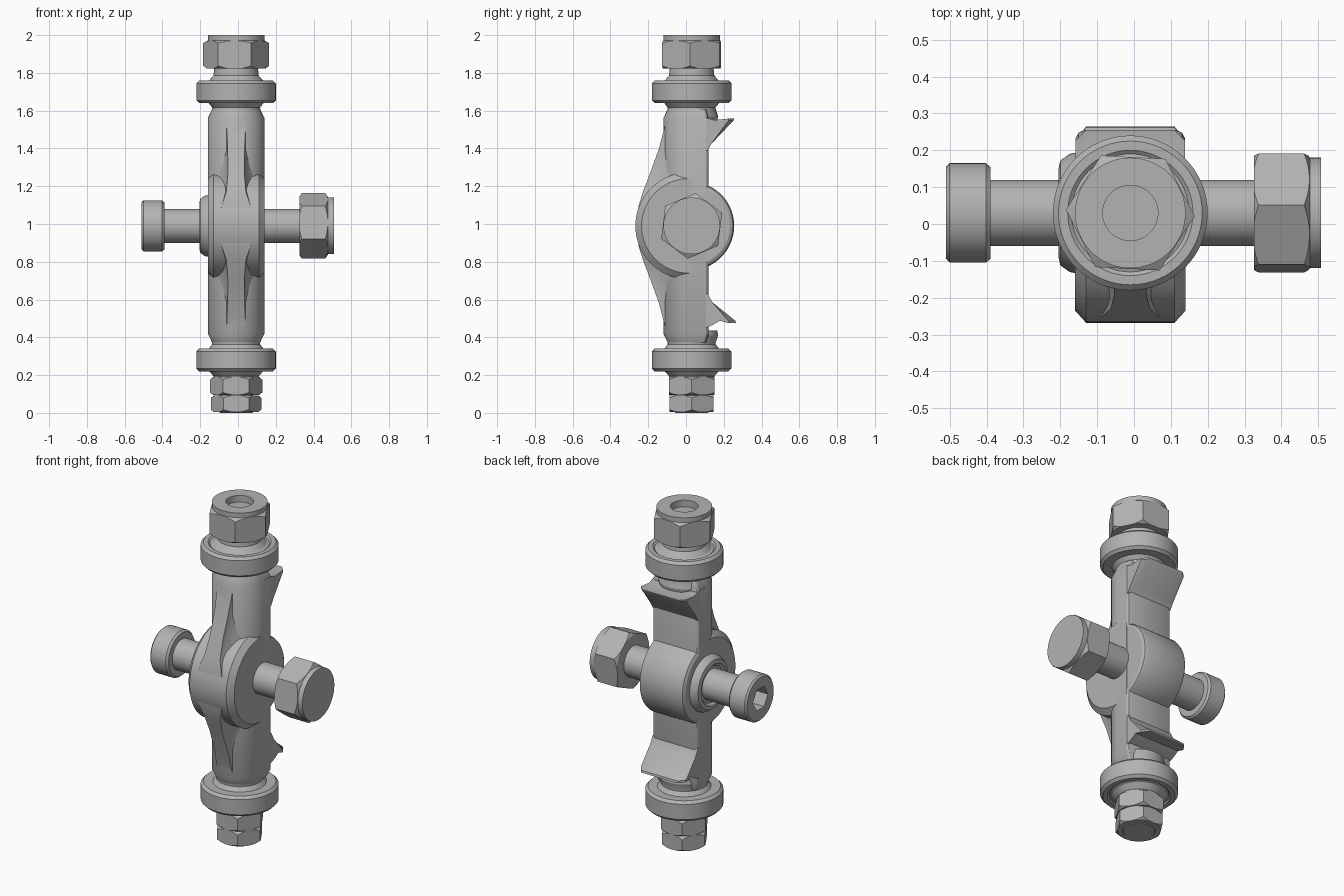
import bpy, bmesh
from math import sin, cos, pi, radians

cube = bpy.data.objects.get("Cube")
if cube:
    bpy.data.objects.remove(cube, do_unlink=True)

steel = bpy.data.materials.new("steel_grey")
steel.use_nodes = True
GREY = (0.45, 0.45, 0.45, 1)
steel.diffuse_color = GREY
steel.node_tree.nodes["Principled BSDF"].inputs["Base Color"].default_value = GREY

CX, CY, CZ = -0.01, 0.03, 0.99   # shared axis positions


def loft(name, rings, caps=True):
    """Skin a series of equal closed rings."""
    bm = bmesh.new()
    vs = [[bm.verts.new(p) for p in ring] for ring in rings]
    n = len(rings[0])
    for a, b in zip(vs, vs[1:]):
        for i in range(n):
            j = (i + 1) % n
            bm.faces.new((a[i], a[j], b[j], b[i]))
    if caps:
        bm.faces.new(vs[0])
        bm.faces.new(vs[-1])
    bmesh.ops.remove_doubles(bm, verts=bm.verts[:], dist=1e-5)
    bmesh.ops.recalc_face_normals(bm, faces=bm.faces[:])
    me = bpy.data.meshes.new(name)
    bm.to_mesh(me)
    bm.free()
    ob = bpy.data.objects.new(name, me)
    bpy.context.collection.objects.link(ob)
    me.materials.append(steel)
    return finish(ob)


def finish(ob):
    me = ob.data
    for p in me.polygons:
        p.use_smooth = True
    me.set_sharp_from_angle(angle=radians(28))
    return ob


def lathe(name, profile, axis="z", sides=64, turn=0.0, y=CY):
    """Revolve (radius, height) points that start and end on the axis."""
    rings = []
    for r, h in profile:
        ring = []
        for i in range(sides):
            t = turn + 2 * pi * i / sides
            a, b = r * cos(t), r * sin(t)
            ring.append((CX + a, y + b, h) if axis == "z" else (h, y + a, CZ + b))
        rings.append(ring)
    return loft(name, rings, caps=False)


def boolean(ob, cutter, operation):
    mod = ob.modifiers.new("cut", "BOOLEAN")
    mod.object, mod.operation, mod.solver = cutter, operation, "EXACT"
    bpy.context.view_layer.objects.active = ob
    bpy.ops.object.modifier_apply(modifier=mod.name)
    bpy.data.objects.remove(cutter, do_unlink=True)
    return finish(ob)


def hex_nut(name, profile, radius, axis="z", turn=0.0):
    """Turned blank trimmed to six flats, giving curved chamfers."""
    blank = lathe(name, profile, axis)
    lo = min(h for r, h in profile) - 0.1
    hi = max(h for r, h in profile) + 0.1
    flats = lathe("flats", [(0, lo), (radius, lo), (radius, hi), (0, hi)],
                  axis, 6, radians(turn))
    return boolean(blank, flats, "INTERSECT")


def mirror_z(points):
    return [(r, 2 * CZ - h) for r, h in points]


# Shaft body: round front, flat back, narrowed at both ends
def body_ring(z, s):
    pts = [(0.15 * cos(t), -0.15 * sin(t)) for t in (pi * i / 32 for i in range(33))]
    pts += [(-0.15, 0.075), (-0.143, 0.085), (-0.13, 0.09),
            (0.13, 0.09), (0.143, 0.085), (0.15, 0.075)]
    return [(CX + x * s, CY + y * s, z) for x, y in pts]


loft("shaft_body", [body_ring(z, s) for z, s in
                    ((0.37, 0.84), (0.42, 1), (1.56, 1), (1.61, 0.84))])

# Pivot hub: large front half, smaller rounded back
hub = lathe("hub_front", [(0, -0.16), (0.25, -0.16), (0.283, -0.13), (0.283, 0.11),
                          (0.25, 0.14), (0, 0.14)], "x", 96, y=0.015)
bm = bmesh.new()
bm.from_mesh(hub.data)
cut = bmesh.ops.bisect_plane(bm, geom=bm.verts[:] + bm.edges[:] + bm.faces[:],
                             plane_co=(0, CY, 0), plane_no=(0, 1, 0), clear_outer=True)
bmesh.ops.holes_fill(bm, edges=[e for e in bm.edges if e.is_boundary])
bmesh.ops.recalc_face_normals(bm, faces=bm.faces[:])
bm.to_mesh(hub.data)
bm.free()
finish(hub)
lathe("hub_back", [(0, -0.159), (0.212, -0.159), (0.228, -0.15), (0.235, -0.135),
                   (0.235, 0.115), (0.228, 0.13), (0.212, 0.139), (0, 0.139)],
      "x", 96, y=0.02)
lathe("hub_boss", [(0, -0.15), (0.165, -0.15), (0.16, -0.175), (0.142, -0.2),
                   (0.12, -0.205), (0.105, -0.19), (0, -0.19)], "x")

# Front ribs, fluted on the flanks and blending into the hub
RIB = [(1.52, -0.112, 0.05), (1.40, -0.143, 0.045), (1.27, -0.19, 0.043),
       (1.17, -0.228, 0.052), (1.10, -0.25, 0.075), (1.02, -0.262, 0.1)]


def rib_ring(z, y, w):
    half = [(w, y), (w + 0.006, y + 0.035), (w + 0.03, min(y + 0.08, -0.07)), (0.125, -0.04)]
    return ([(CX + x, v, z) for x, v in half] +
            [(CX - x, v, z) for x, v in reversed(half)])


loft("upper_rib", [rib_ring(*s) for s in RIB])
loft("lower_rib", [rib_ring(2 * CZ - z, y, w) for z, y, w in RIB])

# Rear hooks: wedge profiles with trimmed tip corners
HOOKS = {
    "upper_hook": [(0.05, 1.38), (0.115, 1.39), (0.135, 1.425), (0.252, 1.548),
                   (0.255, 1.558), (0.15, 1.55), (0.10, 1.565), (0.05, 1.565)],
    "lower_hook": [(0.05, 0.64), (0.115, 0.63), (0.14, 0.585), (0.262, 0.487),
                   (0.265, 0.475), (0.18, 0.488), (0.14, 0.465), (0.05, 0.43)],
}
for name, prof in HOOKS.items():
    loft(name, [[(CX + x, min(y, lim), z) for y, z in prof]
                for x, lim in ((-0.149, 0.225), (-0.12, 0.27), (0.12, 0.27), (0.149, 0.225))])

# Collars with flanges at both ends
COLLAR = [(0, 1.545), (0.135, 1.545), (0.14, 1.57), (0.127, 1.61), (0.127, 1.617),
          (0.145, 1.64), (0.195, 1.64), (0.21, 1.655), (0.21, 1.745), (0.195, 1.76),
          (0.17, 1.76), (0.16, 1.752), (0.145, 1.757), (0.12, 1.785), (0.115, 1.83), (0, 1.83)]
lathe("upper_collar", COLLAR)
lathe("lower_collar", mirror_z(COLLAR))

# End nuts
hex_nut("top_nut", [(0, 1.96), (0.075, 1.96), (0.075, 2.0), (0.15, 2.0), (0.15, 1.972),
                    (0.178, 1.955), (0.178, 1.84), (0.155, 1.823), (0, 1.823)], 0.175, turn=-3)


def plain_nut(name, lo, hi, r):
    c = 0.015
    hex_nut(name, [(0, lo), (r * 0.87, lo), (r * 1.01, lo + c),
                   (r * 1.01, hi - c), (r * 0.87, hi), (0, hi)], r)


plain_nut("lock_nut", 0.095, 0.19, 0.139)
plain_nut("bottom_nut", 0.004, 0.093, 0.134)
lathe("threaded_end", [(0, 0), (0.085, 0), (0.09, 0.005), (0.09, 0.2), (0, 0.2)])

# Cross pin with a socket head and nut
lathe("cross_pin", [(0, -0.40), (0.09, -0.40), (0.09, 0.34), (0, 0.34)], "x")
head = lathe("socket_head", [(0, -0.51), (0.125, -0.51), (0.135, -0.5), (0.135, -0.402),
                             (0.125, -0.39), (0, -0.39)], "x")
socket = lathe("socket", [(0, -0.6), (0.07, -0.6), (0.07, -0.43), (0, -0.43)], "x", 6)
boolean(head, socket, "DIFFERENCE")
hex_nut("pin_nut", [(0, 0.325), (0.155, 0.325), (0.178, 0.34), (0.178, 0.46), (0.15, 0.477),
                    (0.15, 0.507), (0, 0.507)], 0.175, "x", turn=83)
